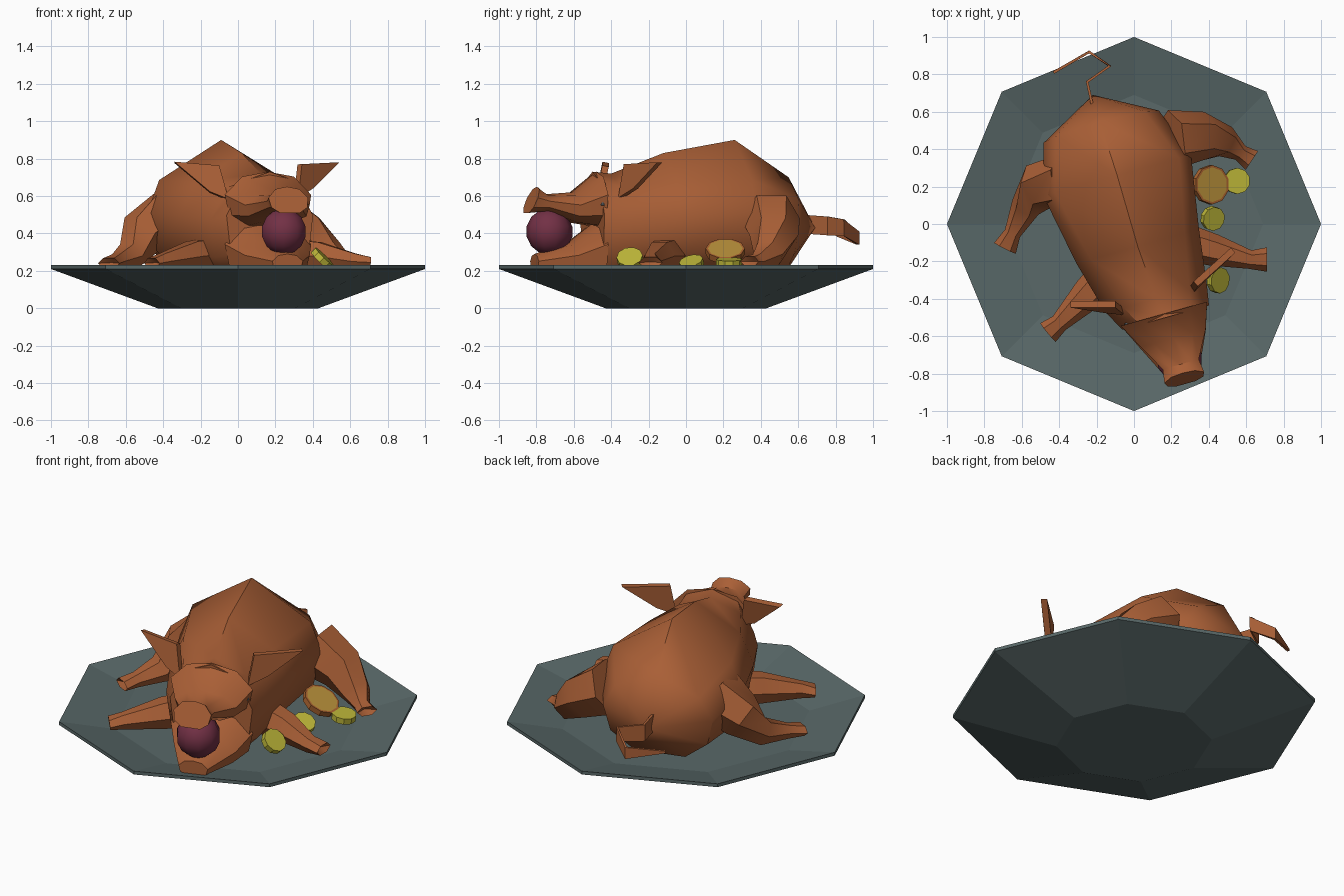
import bpy, bmesh, math
from mathutils import Vector
from mathutils.bvhtree import BVHTree

if "Cube" in bpy.data.objects:
    bpy.data.objects.remove(bpy.data.objects["Cube"])

def mat(name, r, g, b):
    m = bpy.data.materials.new(name)
    m.diffuse_color = (r, g, b, 1)
    m.use_nodes = True
    m.node_tree.nodes["Principled BSDF"].inputs["Base Color"].default_value = m.diffuse_color
    return m

ROAST = mat("roast brown", 0.40, 0.115, 0.037)
PLATE = mat("plate grey", 0.10, 0.14, 0.14)
APPLE = mat("apple red", 0.17, 0.03, 0.06)
LEMON = mat("lemon yellow", 0.50, 0.46, 0.04)
ORANGE = mat("orange flesh", 0.50, 0.29, 0.045)
RIND = mat("orange rind", 0.42, 0.13, 0.03)
EYE = mat("eye grey", 0.12, 0.15, 0.17)

def finish(name, bm, mats, smooth=None):
    bmesh.ops.recalc_face_normals(bm, faces=bm.faces)
    me = bpy.data.meshes.new(name)
    bm.to_mesh(me)
    bm.free()
    ob = bpy.data.objects.new(name, me)
    bpy.context.collection.objects.link(ob)
    for m in mats:
        me.materials.append(m)
    if smooth:
        bpy.ops.object.select_all(action='DESELECT')
        ob.select_set(True)
        bpy.context.view_layer.objects.active = ob
        bpy.ops.object.shade_smooth_by_angle(angle=math.radians(smooth))
    return ob

def skin(bm, rings, start=None, end=None):
    """Bridge rings of points; close each end with a cap, or a pole point."""
    vs = [[bm.verts.new(p) for p in r] for r in rings]
    n = len(vs[0])
    for a, b in zip(vs, vs[1:]):
        for i in range(n):
            j = (i + 1) % n
            bm.faces.new((a[i], a[j], b[j], b[i]))
    for r, pole in ((vs[0], start), (vs[-1], end)):
        if pole is None:
            bm.faces.new(r)
        else:
            p = bm.verts.new(pole)
            for i in range(n):
                bm.faces.new((r[i], r[(i + 1) % n], p))

# Octagonal plate with a sloping rim
bm = bmesh.new()
skin(bm, [[(r * math.cos(i * math.pi / 4), r * math.sin(i * math.pi / 4), z) for i in range(8)]
          for r, z in ((0.43, 0), (1, 0.21), (1, 0.23), (0.69, 0.16))])
finish("plate", bm, [PLATE])

# Pig body and head: cross-sections along a slanted spine
AX = Vector((0.27, -0.963, 0))
SIDE = Vector((0.963, 0.27, 0))
RIDGED = [(0, 1), (0.84, 0.42), (1, -0.05), (0.88, -0.6), (0.45, -1)]
ROUND = [(0, 1), (0.6, 0.82), (1, 0.15), (0.9, -0.6), (0.5, -1)]

def section(cx, cy, hw, zb, zt, f, tilt=0):
    half = [(a[0] + (b[0] - a[0]) * f, a[1] + (b[1] - a[1]) * f) for a, b in zip(RIDGED, ROUND)]
    pts = half + [(-u, v) for u, v in half[:0:-1]]
    zm, hz = (zb + zt) / 2, (zt - zb) / 2
    return [Vector((cx, cy, zm + v * hz)) + SIDE * (u * hw) - AX * (tilt * v) for u, v in pts]

bm = bmesh.new()
skin(bm, [section(-0.175, 0.52, 0.32, 0.19, 0.70, 0.3, 0.03),
          section(-0.09, 0.26, 0.41, 0.16, 0.90, 0),
          section(0.02, -0.12, 0.34, 0.16, 0.83, 0.3),
          section(0.12, -0.40, 0.28, 0.16, 0.72, 0.8),
          section(0.17, -0.50, 0.24, 0.18, 0.73, 1)], start=(-0.22, 0.69, 0.43))
tree = BVHTree.FromBMesh(bm)
finish("body", bm, [ROAST], 45)

bm = bmesh.new()
skin(bm, [section(0.16, -0.48, 0.24, 0.44, 0.73, 1),
          section(0.21, -0.61, 0.18, 0.46, 0.62, 1),
          section(0.25, -0.75, 0.10, 0.52, 0.61, 1),
          section(0.27, -0.825, 0.11, 0.51, 0.65, 1, 0.03)])
finish("upper_jaw_and_snout", bm, [ROAST], 40)

bm = bmesh.new()
skin(bm, [section(0.16, -0.48, 0.24, 0.17, 0.47, 1),
          section(0.21, -0.62, 0.18, 0.18, 0.36, 1),
          section(0.265, -0.81, 0.085, 0.20, 0.29, 1)])
finish("lower_jaw", bm, [ROAST], 40)

# Apple in the mouth
bm = bmesh.new()
bmesh.ops.create_uvsphere(bm, u_segments=10, v_segments=7, radius=0.125)
bmesh.ops.translate(bm, vec=(0.245, -0.73, 0.41), verts=bm.verts)
finish("apple", bm, [APPLE], 60)

# Eyes set on the head surface
for name, p in (("left_eye", (-0.02, -0.53, 0.56)), ("right_eye", (0.37, -0.46, 0.56))):
    bm = bmesh.new()
    bmesh.ops.create_icosphere(bm, subdivisions=1, radius=0.02)
    bmesh.ops.translate(bm, vec=tree.find_nearest(Vector(p))[0], verts=bm.verts)
    finish(name, bm, [EYE])

# Legs: six-sided tapered tubes ending in a notched trotter
def leg(name, path):
    pts = [Vector(p[:3]) for p in path]
    rings = []
    for i, p in enumerate(pts):
        d = (pts[min(i + 1, len(pts) - 1)] - pts[max(i - 1, 0)]).normalized()
        s = d.cross(Vector((0, 0, 1))).normalized()
        up = s.cross(d)
        r = path[i][3]
        h = r * (0.5 if i == len(pts) - 1 else 1)
        rings.append([p + s * (r * math.cos(k * math.pi / 3)) + up * (h * math.sin(k * math.pi / 3))
                      for k in range(6)])
    notch = pts[-1] + (pts[-2] - pts[-1]).normalized() * 0.035
    bm = bmesh.new()
    skin(bm, rings, end=notch)
    finish(name, bm, [ROAST], 40)

leg("rear_left_leg", [(-0.36, 0.22, 0.50, 0.16), (-0.51, 0.20, 0.40, 0.13), (-0.58, 0.09, 0.28, 0.08),
                      (-0.65, -0.05, 0.25, 0.045), (-0.69, -0.13, 0.24, 0.065)])
leg("rear_right_leg", [(0.20, 0.45, 0.48, 0.16), (0.37, 0.47, 0.39, 0.13), (0.49, 0.44, 0.29, 0.085),
                       (0.57, 0.38, 0.25, 0.045), (0.63, 0.34, 0.25, 0.06)])
leg("front_right_leg", [(0.28, -0.10, 0.28, 0.10), (0.43, -0.14, 0.28, 0.085),
                        (0.62, -0.19, 0.25, 0.05), (0.71, -0.19, 0.245, 0.065)])
leg("front_left_leg", [(-0.10, -0.22, 0.29, 0.10), (-0.24, -0.37, 0.28, 0.09),
                       (-0.40, -0.53, 0.25, 0.05), (-0.46, -0.58, 0.24, 0.065)])

# Ears and curly tail: thin sheets given thickness
def sheet(name, faces, thick):
    bm = bmesh.new()
    for f in faces:
        bm.faces.new([bm.verts.new(p) for p in f])
    bmesh.ops.remove_doubles(bm, verts=bm.verts, dist=1e-4)
    ob = finish(name, bm, [ROAST])
    mod = ob.modifiers.new("thickness", 'SOLIDIFY')
    mod.thickness = thick
    mod.offset = 0

sheet("left_ear", [[(-0.34, -0.43, 0.78), (-0.10, -0.43, 0.76), (-0.05, -0.47, 0.58), (-0.15, -0.46, 0.62)]], 0.035)
sheet("right_ear", [[(0.53, -0.14, 0.78), (0.33, -0.32, 0.77), (0.31, -0.35, 0.59), (0.39, -0.27, 0.64)]], 0.035)

tail = [(-0.22, 0.62, 0.45, 0.05), (-0.25, 0.76, 0.44, 0.05), (-0.13, 0.845, 0.43, 0.045),
        (-0.24, 0.92, 0.375, 0.035), (-0.43, 0.81, 0.39, 0.006)]
sheet("tail", [[(a[0], a[1], a[2] - a[3]), (b[0], b[1], b[2] - b[3]),
                (b[0], b[1], b[2] + b[3]), (a[0], a[1], a[2] + a[3])] for a, b in zip(tail, tail[1:])], 0.015)

# Citrus slices: flat discs; the orange has a rind border
def slice_disc(name, pos, normal, r, flesh, rind):
    bm = bmesh.new()
    bmesh.ops.create_cone(bm, cap_ends=True, segments=10, radius1=r, radius2=r, depth=0.035)
    caps = [f for f in bm.faces if abs(f.normal.z) > 0.9]
    for f in bm.faces:
        f.material_index = 0 if f in caps else 1
    if rind != flesh:
        for f in bmesh.ops.inset_individual(bm, faces=caps, thickness=0.012)["faces"]:
            f.material_index = 1
    rot = Vector((0, 0, 1)).rotation_difference(Vector(normal)).to_matrix()
    bmesh.ops.rotate(bm, matrix=rot, verts=bm.verts)
    bmesh.ops.translate(bm, vec=pos, verts=bm.verts)
    finish(name, bm, [flesh, rind])

slice_disc("orange_slice", (0.41, 0.21, 0.305), (0.5, 0, 0.85), 0.105, ORANGE, RIND)
slice_disc("lemon_slice_rear", (0.55, 0.23, 0.245), (0.15, 0, 1), 0.07, LEMON, LEMON)
slice_disc("lemon_slice_middle", (0.42, 0.03, 0.24), (0.45, -0.2, 0.85), 0.065, LEMON, LEMON)
slice_disc("lemon_slice_front", (0.45, -0.30, 0.265), (0.7, -0.1, 0.7), 0.07, LEMON, LEMON)
